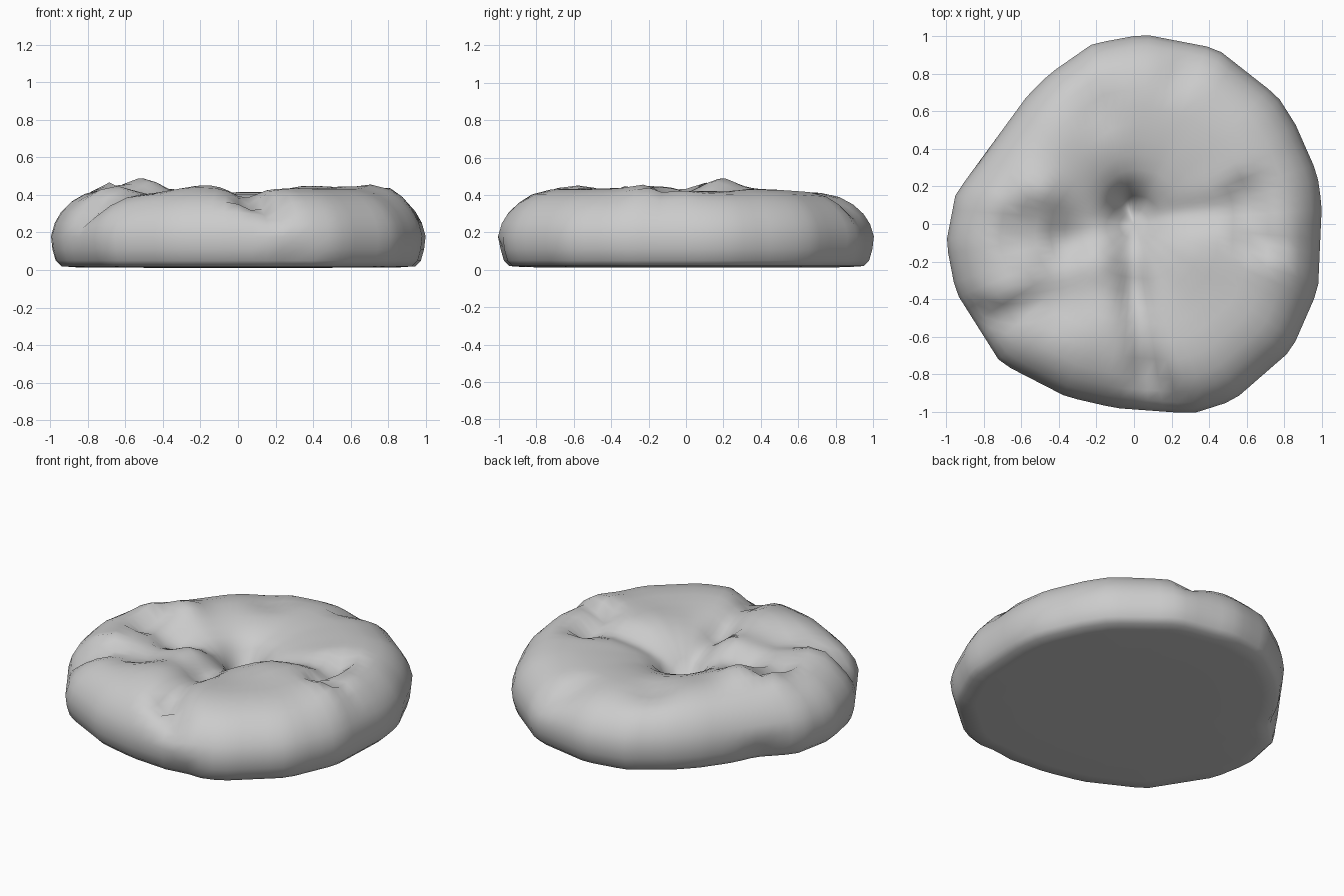
import bpy, bmesh, math

# Outline of the bun seen from above
OUTLINE = [(1.0, 0.1), (0.975, 0.27), (0.86, 0.53), (0.765, 0.68), (0.44, 0.935), (0.05, 1.01),
           (-0.22, 0.96), (-0.45, 0.8), (-0.57, 0.68), (-0.95, 0.16), (-1.0, -0.1),
           (-0.95, -0.36), (-0.71, -0.74), (-0.36, -0.92), (-0.1, -0.98), (0.31, -1.01),
           (0.53, -0.94), (0.84, -0.67), (0.98, -0.35)]
# Cross-section: fraction of the radius, height
PROFILE = [(0.5, 0.012), (0.86, 0.014), (0.945, 0.02), (0.975, 0.05), (0.992, 0.11), (1.0, 0.18),
           (0.98, 0.25), (0.945, 0.31), (0.89, 0.365), (0.82, 0.405), (0.72, 0.43), (0.62, 0.433),
           (0.53, 0.425), (0.45, 0.415), (0.37, 0.40), (0.29, 0.385), (0.22, 0.37),
           (0.15, 0.355), (0.08, 0.34)]
# Dents and lumps in the dough: x, y, height, spread
LUMPS = [(-0.04, 0.1, -0.06, 0.13), (-0.03, 0.09, -0.16, 0.06), (-0.38, -0.1, -0.08, 0.09),
         (-0.42, -0.42, -0.06, 0.10), (-0.2, 0.62, -0.04, 0.09), (-0.68, 0.12, 0.05, 0.06),
         (-0.5, 0.18, 0.06, 0.08), (0.78, -0.15, 0.04, 0.12), (0.3, -0.15, 0.05, 0.14),
         (-0.2, -0.2, 0.05, 0.08), (-0.65, -0.62, -0.02, 0.09), (0.15, 0.75, -0.02, 0.25),
         (-0.68, -0.38, 0.04, 0.06), (-0.18, -0.55, 0.02, 0.1)]
# Folds where strands of dough meet: start, end, depth, spread
FOLDS = [(0.2, -0.95, 0.06, -0.78, -0.07, 0.05), (0.06, -0.78, 0.0, -0.35, -0.05, 0.06),
         (0.0, -0.35, -0.02, 0.05, -0.04, 0.06), (0.6, 0.18, 0.66, -0.1, -0.08, 0.05),
         (0.66, -0.1, 0.9, -0.12, -0.03, 0.04),
         (-0.8, -0.5, -0.62, -0.46, -0.08, 0.045), (-0.62, 0.12, -0.6, -0.1, -0.06, 0.04),
         (0.02, 0.03, 0.55, 0.08, -0.04, 0.06), (0.24, 0.8, 0.36, 0.92, -0.04, 0.05)]
# Creases pinched into the side wall: angle in degrees, depth, angular width
PINCHES = [(286, 0.06, 0.04), (156, 0.035, 0.14)]
SEGMENTS = 80


def edge_radius(a):
    """Distance from the middle to the outline in direction a."""
    c, s = math.cos(a), math.sin(a)
    for (x1, y1), (x2, y2) in zip(OUTLINE, OUTLINE[1:] + OUTLINE[:1]):
        dx, dy = x2 - x1, y2 - y1
        d = c * dy - s * dx
        if abs(d) < 1e-9:
            continue
        t = (x1 * dy - y1 * dx) / d
        u = (x1 * s - y1 * c) / d
        if t > 0 and -1e-6 <= u <= 1 + 1e-6:
            return t
    return 1.0


def lump(x, y):
    """Height change from all lumps and folds at a point."""
    total = 0.0
    for ax, ay, bx, by, h, w in FOLDS + [(a, b, a, b, h, w) for a, b, h, w in LUMPS]:
        dx, dy = bx - ax, by - ay
        t = ((x - ax) * dx + (y - ay) * dy) / max(dx * dx + dy * dy, 1e-9)
        t = max(0.0, min(1.0, t))
        d2 = (x - ax - t * dx) ** 2 + (y - ay - t * dy) ** 2
        total += h * math.exp(-d2 / (2 * w * w))
    return total


# Bun body from concentric rings
bm = bmesh.new()
rings = []
for f, z in PROFILE:
    ring = []
    for i in range(SEGMENTS):
        a = 2 * math.pi * i / SEGMENTS
        r = edge_radius(a) * f
        # Side pinches only reach the lower wall
        if z < 0.15:
            for deg, depth, w in PINCHES:
                r *= 1 - depth * math.exp(-((a - math.radians(deg)) / w) ** 2)
        x, y = r * math.cos(a), r * math.sin(a)
        top = max(0.0, min(1.0, (z - 0.15) / 0.2))
        ring.append(bm.verts.new((x, y, z + top * lump(x, y))))
    rings.append(ring)
for lo, hi in zip(rings, rings[1:]):
    for i in range(SEGMENTS):
        j = (i + 1) % SEGMENTS
        bm.faces.new((lo[i], lo[j], hi[j], hi[i]))

# Close the underside and the middle of the top
for ring, z in ((rings[0], 0.012), (rings[-1], 0.34 + lump(0, 0))):
    centre = bm.verts.new((0, 0, z))
    for i in range(SEGMENTS):
        bm.faces.new((ring[i], ring[(i + 1) % SEGMENTS], centre))
bmesh.ops.recalc_face_normals(bm, faces=bm.faces)

mesh = bpy.data.meshes.new("bread_bun")
bm.to_mesh(mesh)
bm.free()
bun = bpy.data.objects.new("bread_bun", mesh)
bpy.context.collection.objects.link(bun)
for p in mesh.polygons:
    p.use_smooth = True
